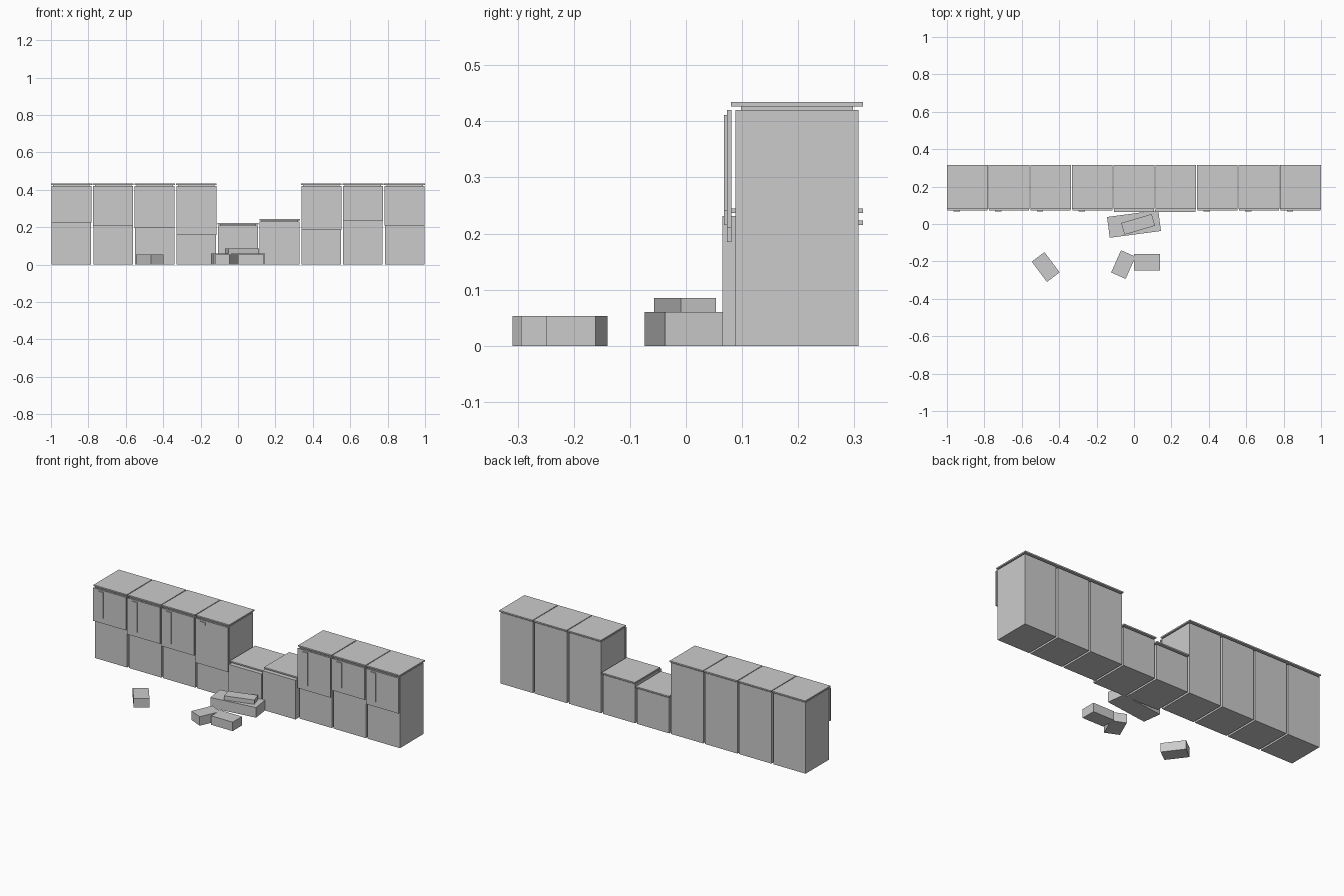
import bpy
import math

cube = bpy.data.objects.get("Cube")
if cube:
    bpy.data.objects.remove(cube, do_unlink=True)

grey = bpy.data.materials.new("plain_grey")
grey.use_nodes = True
grey.diffuse_color = (0.6, 0.6, 0.6, 1)
grey.node_tree.nodes["Principled BSDF"].inputs["Base Color"].default_value = (0.6, 0.6, 0.6, 1)


def box(name, x, y, z, angle=0):
    """Box from (low, high) ranges on each axis, turned about its own centre."""
    bpy.ops.mesh.primitive_cube_add(size=1)
    ob = bpy.context.object
    ob.name = name
    size = [hi - lo for lo, hi in (x, y, z)]
    for v in ob.data.vertices:
        v.co = [c * s for c, s in zip(v.co, size)]
    ob.location = [(lo + hi) / 2 for lo, hi in (x, y, z)]
    ob.rotation_euler.z = math.radians(angle)
    ob.data.materials.append(grey)
    return ob


def block(name, cx, cy, length, width, z, angle):
    box(name, (cx - length / 2, cx + length / 2),
        (cy - width / 2, cy + width / 2), z, angle)


def span(cx, width):
    return (cx - width / 2, cx + width / 2)


PITCH, CAP_W, BODY_W = 0.2227, 0.218, 0.211


def body_and_cap(n, cx, top):
    # main body, recessed neck and overhanging cap slab
    box(f"wall_body_{n}", span(cx, BODY_W), (0.088, 0.307), (0, top - 0.014))
    box(f"wall_neck_{n}", span(cx, 0.195), (0.098, 0.298), (top - 0.014, top - 0.008))
    box(f"wall_cap_{n}", span(cx, CAP_W), (0.08, 0.315), (top - 0.008, top))


# Tall units: index and bottom height of the hanging front panel
tall = {0: 0.225, 1: 0.205, 2: 0.195, 3: 0.157, 6: 0.185, 7: 0.232, 8: 0.21}
# Low units: index and overall height
low = {4: 0.223, 5: 0.245}

for i in range(9):
    cx = (i - 4) * PITCH
    if i in tall:
        body_and_cap(i + 1, cx, 0.434)
        box(f"front_panel_{i + 1}", span(cx, 0.214), (0.073, 0.081), (tall[i], 0.42))
        # narrow strip hanging on the panel
        bottom = 0.395 if i == 3 else tall[i] + 0.03
        box(f"panel_strip_{i + 1}", span(cx - 0.057, 0.034), (0.068, 0.073), (bottom, 0.411))
    else:
        body_and_cap(i + 1, cx, low[i])
        box(f"low_front_{i + 1}", span(cx, 0.214), (0.065, 0.088), (0, low[i] - 0.014))

# Loose blocks lying in front
block("large_block", 0, 0, 0.276, 0.112, (0, 0.06), 7.5)
block("top_block", 0.022, -0.002, 0.17, 0.065, (0.06, 0.085), 16.5)
block("far_block", -0.472, -0.23, 0.135, 0.085, (0, 0.053), -53)
block("tilted_block", -0.057, -0.217, 0.13, 0.085, (0, 0.053), 66)
block("straight_block", 0.069, -0.205, 0.14, 0.087, (0, 0.053), 0)
